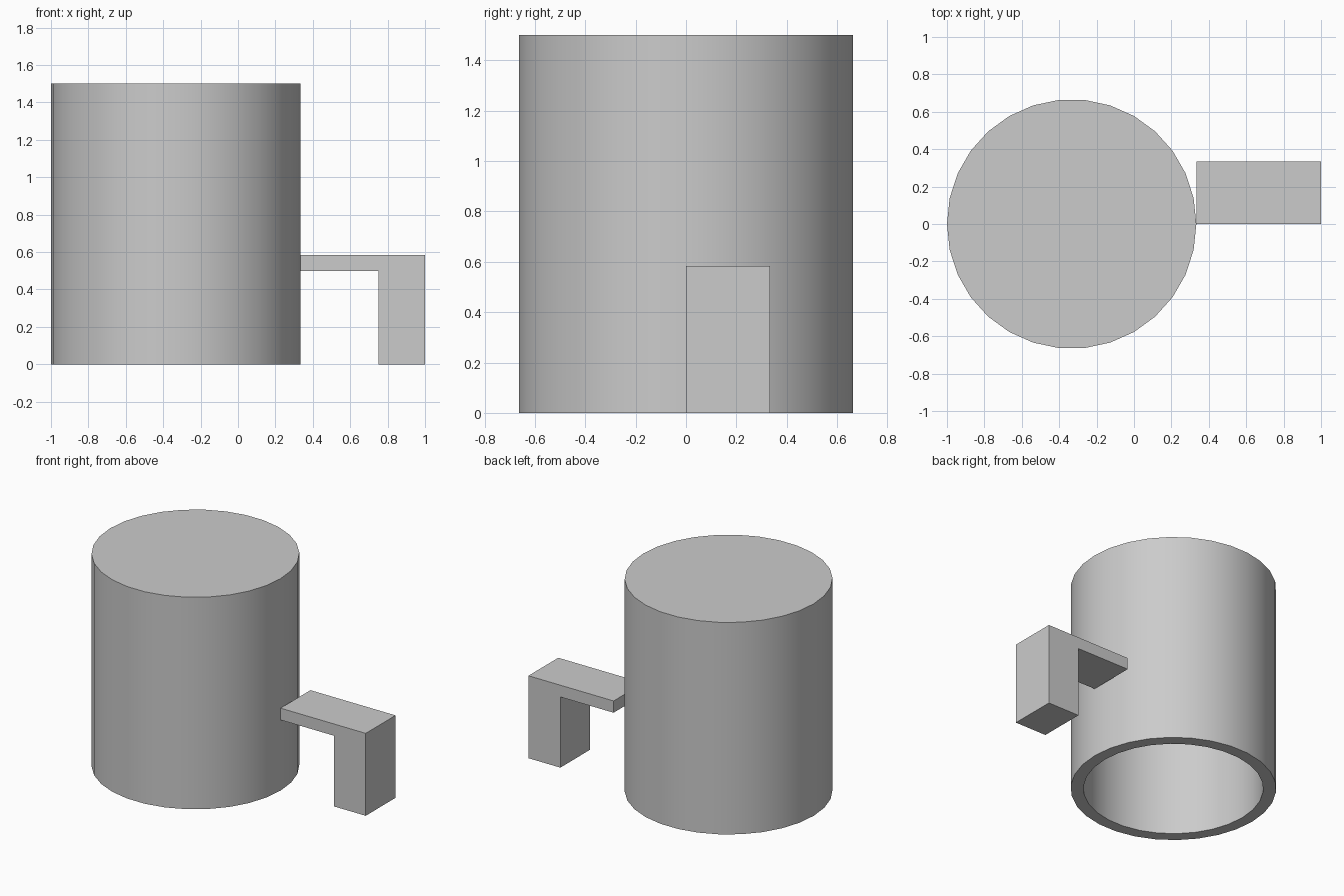
import bpy
import bmesh
import math

default = bpy.data.objects.get("Cube")
if default:
    bpy.data.objects.remove(default, do_unlink=True)

U = 1 / 12  # wall thickness, the module every size follows
SIDES = 30

grey = bpy.data.materials.new("plain grey")
grey.use_nodes = True
grey.diffuse_color = (0.6, 0.6, 0.6, 1)
grey.node_tree.nodes["Principled BSDF"].inputs["Base Color"].default_value = grey.diffuse_color


def add_object(name, bm):
    bmesh.ops.recalc_face_normals(bm, faces=bm.faces)
    mesh = bpy.data.meshes.new(name)
    bm.to_mesh(mesh)
    bm.free()
    mesh.materials.append(grey)
    obj = bpy.data.objects.new(name, mesh)
    bpy.context.collection.objects.link(obj)
    return obj


# Hollow body: closed on top, open underneath
def ring(bm, radius, z):
    return [bm.verts.new((-4 * U + radius * math.cos(math.tau * i / SIDES),
                          radius * math.sin(math.tau * i / SIDES), z))
            for i in range(SIDES)]


bm = bmesh.new()
rings = [ring(bm, r * U, z * U) for r, z in ((8, 18), (8, 0), (7, 0), (7, 17))]
for a, b in zip(rings, rings[1:]):
    for i in range(SIDES):
        j = (i + 1) % SIDES
        bm.faces.new((a[i], b[i], b[j], a[j]))
bm.faces.new(rings[0])
bm.faces.new(rings[-1])
body = add_object("hollow_body", bm)
bpy.ops.object.select_all(action="DESELECT")
body.select_set(True)
bpy.context.view_layer.objects.active = body
bpy.ops.object.shade_smooth_by_angle(angle=math.radians(30))

# Side handle: an L profile extruded towards the back
bm = bmesh.new()
profile = ((4, 6), (9, 6), (9, 0), (12, 0), (12, 7), (4, 7))
face = bm.faces.new([bm.verts.new((x * U, 0, z * U)) for x, z in profile])
extruded = bmesh.ops.extrude_face_region(bm, geom=[face])["geom"]
bmesh.ops.translate(bm, vec=(0, 4 * U, 0),
                    verts=[v for v in extruded if isinstance(v, bmesh.types.BMVert)])
add_object("side_handle", bm)
